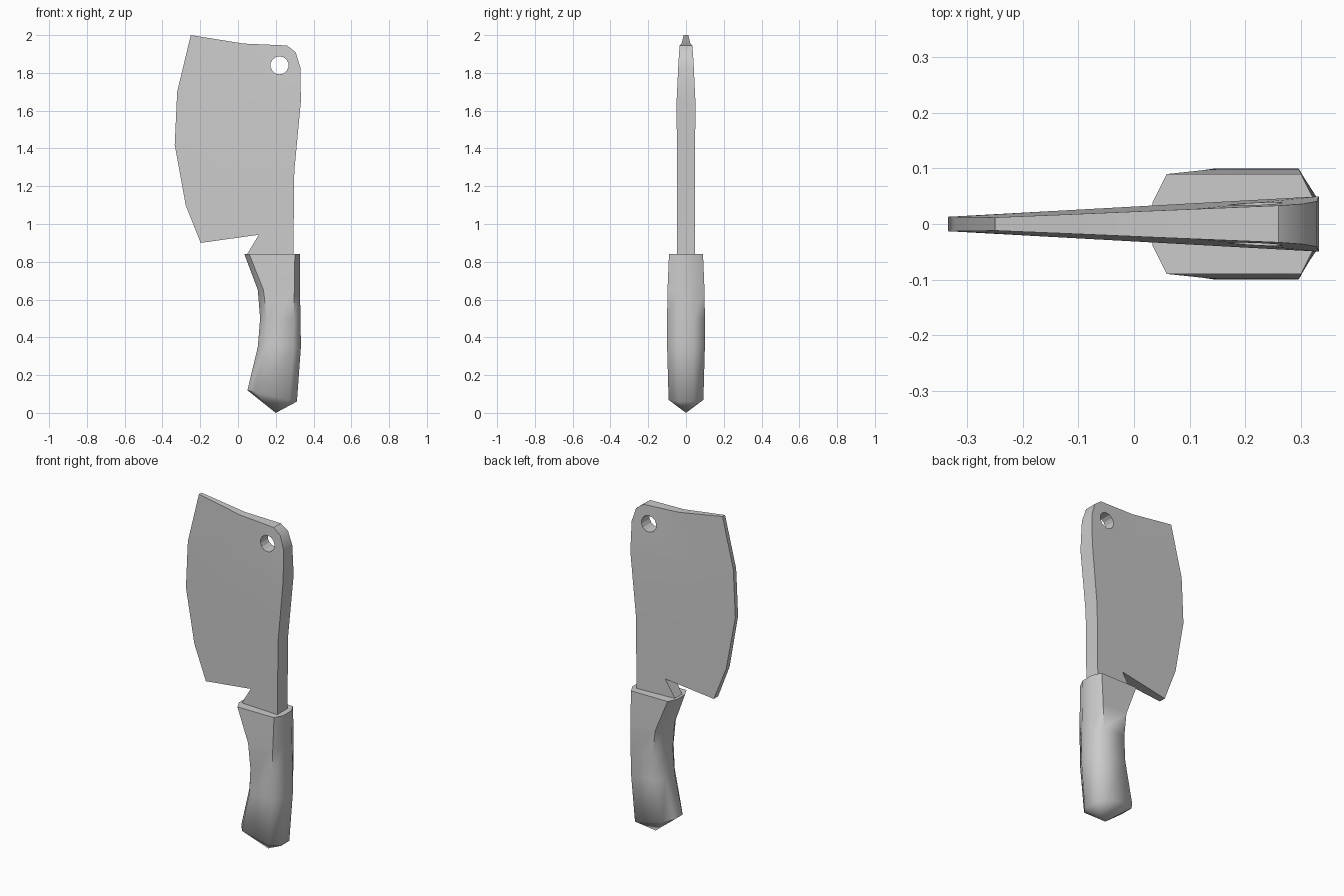
import bpy, bmesh, math
from mathutils import Vector

if "Cube" in bpy.data.objects:
    bpy.data.objects.remove(bpy.data.objects["Cube"])


def finish(bm, name, angle):
    bmesh.ops.recalc_face_normals(bm, faces=bm.faces)
    me = bpy.data.meshes.new(name)
    bm.to_mesh(me)
    bm.free()
    ob = bpy.data.objects.new(name, me)
    bpy.context.collection.objects.link(ob)
    bpy.ops.object.select_all(action='DESELECT')
    ob.select_set(True)
    bpy.context.view_layer.objects.active = ob
    bpy.ops.object.shade_smooth_by_angle(angle=math.radians(angle))
    return ob


# Blade: side outline (x, z), wedge-shaped from spine to cutting edge
outline = [(-0.25, 2.0), (0.03, 1.955), (0.26, 1.945), (0.305, 1.91), (0.33, 1.83),
           (0.333, 1.65), (0.298, 1.28), (0.293, 0.835), (0.045, 0.835), (0.11, 0.943),
           (-0.198, 0.9), (-0.277, 1.1), (-0.335, 1.42), (-0.322, 1.7)]


def half_thickness(x, z):
    t = 0.013 + (x + 0.335) * 0.055
    return t * (1 - 0.28 * max(0, (z - 1.65) / 0.3))


bm = bmesh.new()
bm.faces.new([bm.verts.new((x, 0, z)) for x, z in outline])
for co, no in [((0.11, 0, 0), (1, 0, 0)), ((-0.1, 0, 0), (1, 0, 0)),
               ((0, 0, 1.65), (0, 0, 1)), ((0, 0, 1.28), (0, 0, 1))]:
    bmesh.ops.bisect_plane(bm, geom=bm.verts[:] + bm.edges[:] + bm.faces[:],
                           plane_co=co, plane_no=no, dist=1e-4)
bmesh.ops.triangulate(bm, faces=bm.faces[:])
front = bm.verts[:]
geom = bmesh.ops.extrude_face_region(bm, geom=bm.faces[:], use_keep_orig=True)['geom']
back = [g for g in geom if isinstance(g, bmesh.types.BMVert)]
for verts, side in ((front, -1), (back, 1)):
    for v in verts:
        v.co.y = side * half_thickness(v.co.x, v.co.z)
blade = finish(bm, "blade", 35)

# Hanging hole
bpy.ops.mesh.primitive_cylinder_add(vertices=14, radius=0.048, depth=0.4,
                                    location=(0.22, 0, 1.84), rotation=(math.pi / 2, 0, 0))
cutter = bpy.context.object
cutter.name = "hole_cutter"
cutter.hide_render = True
mod = blade.modifiers.new("hole", 'BOOLEAN')
mod.operation = 'DIFFERENCE'
mod.solver = 'EXACT'
mod.object = cutter
bpy.context.view_layer.objects.active = blade
# keep the hole cut ahead of any smoothing modifier
blade.modifiers.move(len(blade.modifiers) - 1, 0)
bpy.ops.object.modifier_apply(modifier="hole")
bpy.data.objects.remove(cutter)

# Handle: octagonal rings (z at front, z at back, x front, x back, half width, chamfer)
rings = [(0.12, 0.06, 0.05, 0.312, 0.092, 0.04),
         (0.35, 0.35, 0.105, 0.333, 0.1, 0.04),
         (0.5, 0.5, 0.117, 0.331, 0.1, 0.035),
         (0.65, 0.65, 0.105, 0.328, 0.098, 0.03),
         (0.842, 0.842, 0.033, 0.327, 0.09, 0.026)]
bm = bmesh.new()
loops = []
for z0, z1, x0, x1, w, c in rings:
    n = w * 0.42
    pts = [(x0, -n), (x0 + c, -w), (x1 - c, -w), (x1, -n),
           (x1, n), (x1 - c, w), (x0 + c, w), (x0, n)]
    loops.append([bm.verts.new((x, y, z0 + (z1 - z0) * (x - x0) / (x1 - x0)))
                  for x, y in pts])
for a, b in zip(loops, loops[1:]):
    for i in range(8):
        j = (i + 1) % 8
        bm.faces.new((a[i], a[j], b[j], b[i]))
bm.faces.new(loops[-1])
# Pointed butt
tip = bm.verts.new(Vector((0.2, 0, 0.0)))
for i in range(8):
    bm.faces.new((loops[0][i], tip, loops[0][(i + 1) % 8]))
finish(bm, "handle", 60)
